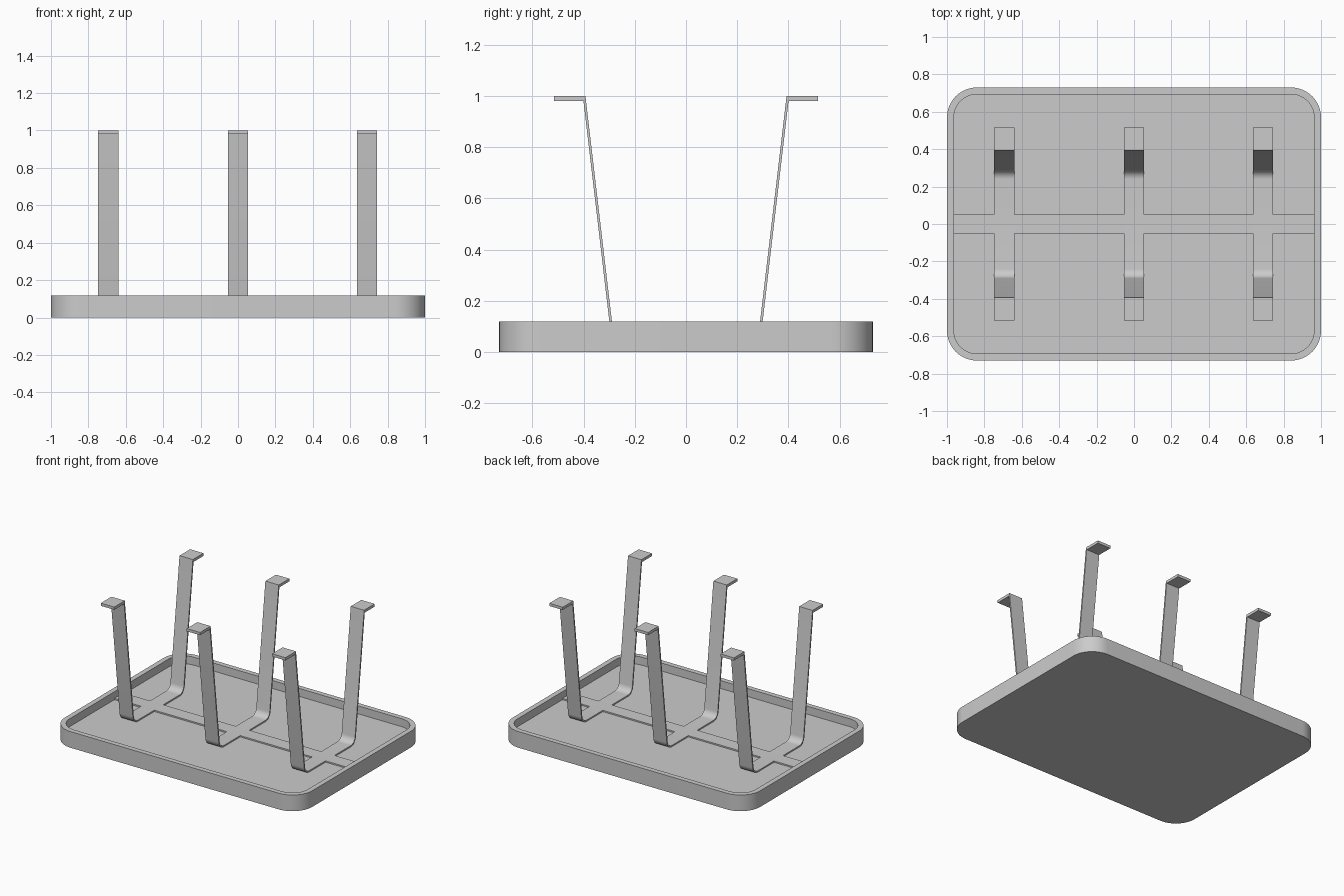
import bpy, bmesh, math

if "Cube" in bpy.data.objects:
    bpy.data.objects.remove(bpy.data.objects["Cube"])

FLOOR = 0.06          # top of tray floor
T = 0.01              # strap thickness
STRAP_W = 0.108

grey = bpy.data.materials.new("plain grey")
grey.diffuse_color = (0.6, 0.6, 0.6, 1)
grey.use_nodes = True
grey.node_tree.nodes["Principled BSDF"].inputs["Base Color"].default_value = grey.diffuse_color


def finish(bm, name):
    bmesh.ops.recalc_face_normals(bm, faces=bm.faces)
    me = bpy.data.meshes.new(name)
    bm.to_mesh(me)
    bm.free()
    me.materials.append(grey)
    ob = bpy.data.objects.new(name, me)
    bpy.context.collection.objects.link(ob)
    bpy.ops.object.select_all(action='DESELECT')
    ob.select_set(True)
    bpy.context.view_layer.objects.active = ob
    bpy.ops.object.shade_smooth_by_angle(angle=math.radians(30))
    return ob


def rounded_rect(hx, hy, r, n=12):
    pts = []
    for k, (sx, sy) in enumerate([(1, 1), (-1, 1), (-1, -1), (1, -1)]):
        for i in range(n + 1):
            a = math.pi / 2 * (k + i / n)
            pts.append((sx * (hx - r) + r * math.cos(a),
                        sy * (hy - r) + r * math.sin(a)))
    return pts


# Tray: outer wall, rim, inner wall and recessed floor
bm = bmesh.new()
outer = rounded_rect(1.0, 0.73, 0.16)
inner = rounded_rect(0.963, 0.693, 0.123)
rings = [[bm.verts.new((x, y, z)) for x, y in pts]
         for pts, z in [(outer, 0), (outer, 0.118), (inner, 0.118), (inner, FLOOR)]]
for a, b in zip(rings, rings[1:]):
    for i in range(len(a)):
        j = (i + 1) % len(a)
        bm.faces.new((a[i], a[j], b[j], b[i]))
bm.faces.new(rings[0])
bm.faces.new(rings[-1])
finish(bm, "tray")

# Strap side profile (one half, mirrored): floor run, bend, leaning leg, top flange
top_y, low_y, low_z = 0.393, 0.289, 0.115
ang = math.atan2(1 - low_z, top_y - low_y)
r = 0.05
zc = FLOOR + T + r
yc = low_y + (zc - low_z) / math.tan(ang) - r / math.sin(ang)


def arc(rad, n=10):
    return [(yc + rad * math.sin(ang * i / n), zc - rad * math.cos(ang * i / n))
            for i in range(n + 1)]


out_y = top_y - 0.02 / math.tan(ang) + T / math.sin(ang)
upper = arc(r) + [(top_y, 1.0)]
lower = arc(r + T) + [(out_y, 0.98)]
half = upper + [(0.515, 1.0), (0.515, 0.98)] + lower[::-1]
m = len(half)
centres = (-0.694, 0.0, 0.69)
for name, cx in zip(("left_strap", "middle_strap", "right_strap"), centres):
    bm = bmesh.new()
    x0, x1 = cx - STRAP_W / 2, cx + STRAP_W / 2
    sides = []
    for s in (1, -1):
        a = [bm.verts.new((x0, s * y, z)) for y, z in half]
        b = [bm.verts.new((x1, s * y, z)) for y, z in half]
        sides.append((a, b))
        k = len(upper)
        for i in range(m - 1):
            bm.faces.new((a[i], a[i + 1], b[i + 1], b[i]))
        # side caps as strips between the upper and lower paths
        for v in (a, b):
            for i in range(k - 1):
                bm.faces.new((v[i], v[i + 1], v[m - 2 - i], v[m - 1 - i]))
            bm.faces.new((v[k - 1], v[k], v[k + 1], v[k + 2]))
    # floor run joining both halves
    (a, b), (c, d) = sides
    for q in [(a[0], b[0], d[0], c[0]), (a[-1], b[-1], d[-1], c[-1]),
              (a[0], a[-1], c[-1], c[0]), (b[0], b[-1], d[-1], d[0])]:
        bm.faces.new(q)
    finish(bm, name)

# Long spine strip on the floor, running between the straps
edges = [-0.963]
for cx in centres:
    edges += [cx - STRAP_W / 2, cx + STRAP_W / 2]
edges.append(0.963)
for n in range(0, len(edges), 2):
    x0, x1 = edges[n], edges[n + 1]
    bm = bmesh.new()
    bmesh.ops.create_cube(bm, size=1)
    for v in bm.verts:
        v.co = ((x0 + x1) / 2 + v.co.x * (x1 - x0), v.co.y * 0.104,
                FLOOR + T / 2 + v.co.z * T)
    finish(bm, "spine_strip_%d" % (n // 2 + 1))
